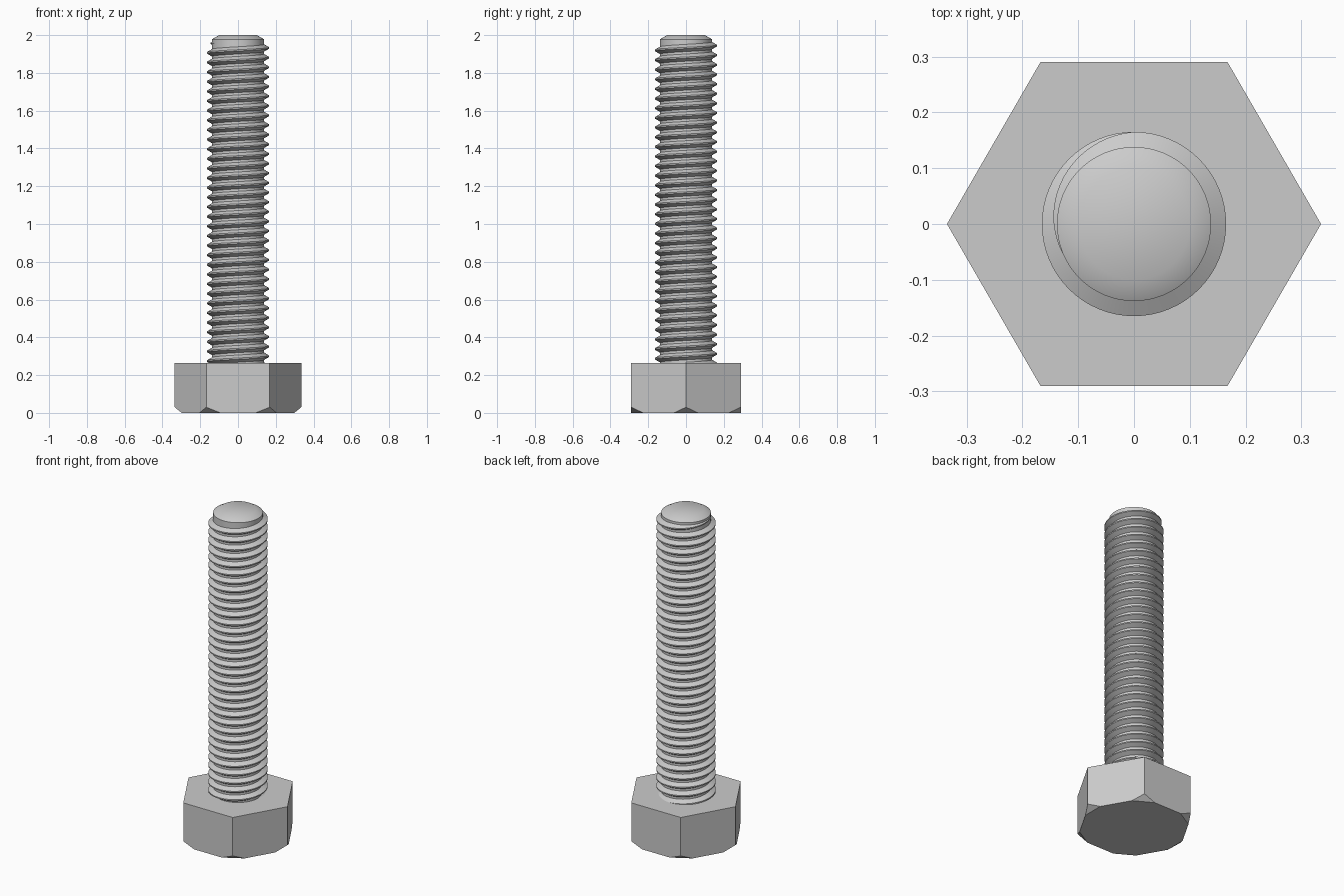
import bpy, bmesh
from math import cos, sin, tan, pi, radians

if "Cube" in bpy.data.objects:
    bpy.data.objects.remove(bpy.data.objects["Cube"])

steel = bpy.data.materials.new("plain steel grey")
steel.use_nodes = True
GREY = (0.6, 0.6, 0.6, 1)
steel.diffuse_color = GREY
steel.node_tree.nodes["Principled BSDF"].inputs["Base Color"].default_value = GREY

HEAD_R, HEAD_H = 0.335, 0.265
CORE_R, CREST_R, PITCH = 0.138, 0.165, 0.051
SEGMENTS = 64


def finish(name, bm, smooth):
    bmesh.ops.recalc_face_normals(bm, faces=bm.faces)
    mesh = bpy.data.meshes.new(name)
    bm.to_mesh(mesh)
    bm.free()
    mesh.materials.append(steel)
    obj = bpy.data.objects.new(name, mesh)
    bpy.context.collection.objects.link(obj)
    if smooth:
        bpy.ops.object.select_all(action="DESELECT")
        obj.select_set(True)
        bpy.context.view_layer.objects.active = obj
        bpy.ops.object.shade_smooth_by_angle(angle=radians(35))
    return obj


# Hexagonal head, lower corners sliced off by slanted planes
bm = bmesh.new()
ring = [bm.verts.new((HEAD_R * cos(i * pi / 3), HEAD_R * sin(i * pi / 3), 0)) for i in range(6)]
base = bm.faces.new(ring)
top = bmesh.ops.extrude_face_region(bm, geom=[base])["geom"]
bmesh.ops.translate(bm, vec=(0, 0, HEAD_H), verts=[v for v in top if isinstance(v, bmesh.types.BMVert)])
for i in range(6):
    c, s = cos(i * pi / 3), sin(i * pi / 3)
    cut = bmesh.ops.bisect_plane(
        bm, geom=bm.verts[:] + bm.edges[:] + bm.faces[:], clear_outer=True,
        plane_co=(HEAD_R * c, HEAD_R * s, 0.03), plane_no=(0.03 * c, 0.03 * s, -0.037))
    edges = [e for e in cut["geom_cut"] if isinstance(e, bmesh.types.BMEdge)]
    bmesh.ops.holes_fill(bm, edges=edges)
finish("hex_head", bm, False)

# Shank core with a chamfered tip
bm = bmesh.new()
profile = [(CORE_R, HEAD_H - 0.01), (CORE_R, 1.978), (0.10, 2.0)]
rings = [[bm.verts.new((r * cos(2 * pi * i / SEGMENTS), r * sin(2 * pi * i / SEGMENTS), z))
          for i in range(SEGMENTS)] for r, z in profile]
for low, high in zip(rings, rings[1:]):
    for i in range(SEGMENTS):
        j = (i + 1) % SEGMENTS
        bm.faces.new((low[i], low[j], high[j], high[i]))
bm.faces.new(rings[0])
bm.faces.new(rings[-1])
finish("shank_core", bm, True)

# Right-handed thread ridge, fading into the core at its upper end
bm = bmesh.new()
TOP_Z = 1.932                      # crest height at angle zero, last full turn
TURNS = 33
FADE_START, FADE_LENGTH = 0.25, 0.34
half_crest, sink = 0.0035, 0.006
slope = tan(radians(30))
rows = []
for i in range(-TURNS * SEGMENTS, int((FADE_START + FADE_LENGTH) * SEGMENTS) + 1):
    turn = i / SEGMENTS
    fade = min(1, max(0, (FADE_START + FADE_LENGTH - turn) / FADE_LENGTH))
    crest = CORE_R - 0.002 + (CREST_R - CORE_R + 0.002) * fade
    root = CORE_R - sink
    half_root = half_crest + (crest - root) * slope
    z = TOP_Z + turn * PITCH
    a = 2 * pi * turn
    section = [(root, -half_root), (crest, -half_crest), (crest, half_crest), (root, half_root)]
    rows.append([bm.verts.new((r * cos(a), r * sin(a), z + dz)) for r, dz in section])
for p, q in zip(rows, rows[1:]):
    for k in range(4):
        m = (k + 1) % 4
        bm.faces.new((p[k], q[k], q[m], p[m]))
bm.faces.new(rows[0])
bm.faces.new(rows[-1])
finish("thread_ridge", bm, True)
